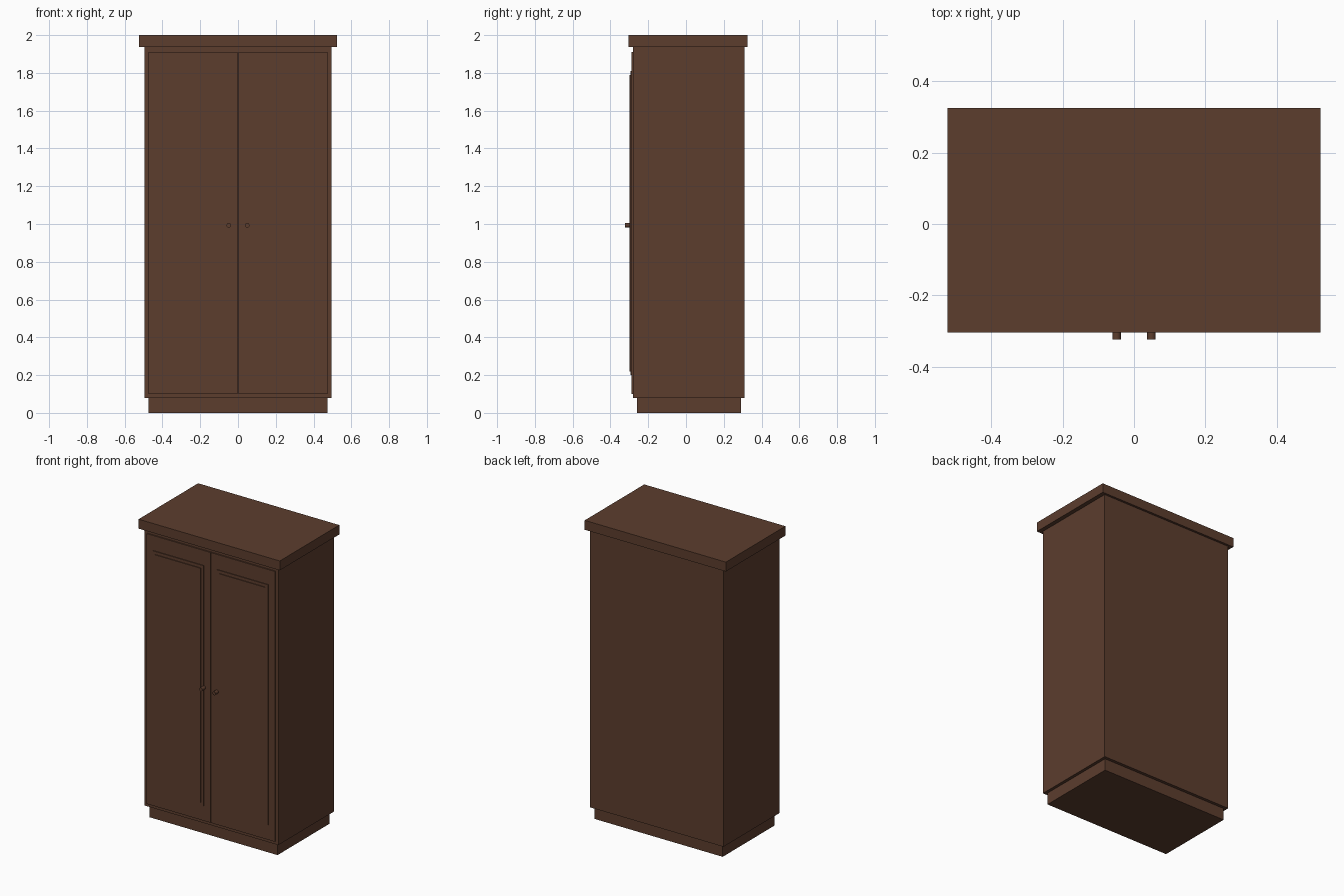
import bpy
from math import radians

cube = bpy.data.objects.get("Cube")
if cube:
    bpy.data.objects.remove(cube, do_unlink=True)

# Dark wood
wood = bpy.data.materials.new("dark_wood")
wood.use_nodes = True
colour = (0.107, 0.047, 0.027, 1)
wood.diffuse_color = colour
wood.node_tree.nodes["Principled BSDF"].inputs["Base Color"].default_value = colour


def box(name, x, y, z):
    """Box spanning the given (low, high) range on each axis."""
    spans = (x, y, z)
    bpy.ops.mesh.primitive_cube_add(size=1, location=[(a + b) / 2 for a, b in spans])
    ob = bpy.context.object
    ob.name = name
    ob.scale = [b - a for a, b in spans]
    bpy.ops.object.transform_apply(location=False, rotation=False, scale=True)
    ob.data.materials.append(wood)
    return ob


# Carcass
box("plinth", (-0.475, 0.475), (-0.26, 0.29), (0, 0.08))
box("cabinet_body", (-0.495, 0.495), (-0.28, 0.31), (0.08, 1.937))
box("top_board", (-0.523, 0.523), (-0.305, 0.325), (1.937, 2))

# Doors with two-step raised panels and round knobs
for side, s in (("right", -1), ("left", 1)):
    def span(a, b):
        return tuple(sorted((s * a, s * b)))

    box(side + "_door", span(0.002, 0.475), (-0.288, -0.28), (0.1, 1.91))
    box(side + "_panel_moulding", span(0.05, 0.427), (-0.293, -0.288), (0.2, 1.81))
    box(side + "_raised_panel", span(0.07, 0.407), (-0.298, -0.293), (0.22, 1.79))

    bpy.ops.mesh.primitive_cylinder_add(vertices=16, radius=0.012, depth=0.035,
                                        location=(s * 0.049, -0.3065, 0.993),
                                        rotation=(radians(90), 0, 0))
    knob = bpy.context.object
    knob.name = side + "_knob"
    knob.data.materials.append(wood)
    bpy.ops.object.shade_smooth_by_angle(angle=radians(30))
